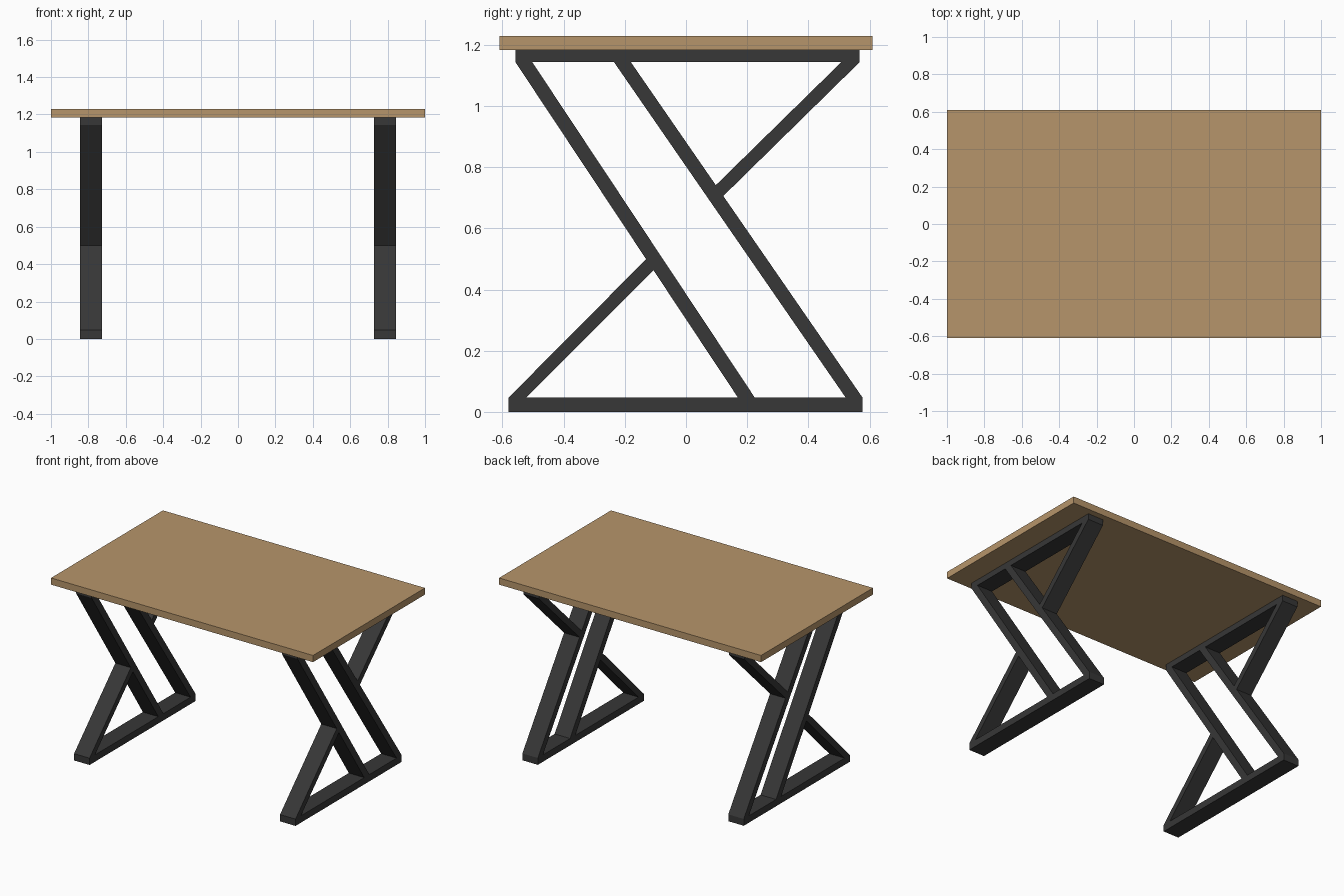
import bpy

if "Cube" in bpy.data.objects:
    bpy.data.objects.remove(bpy.data.objects["Cube"])


def material(name, rgb):
    m = bpy.data.materials.new(name)
    m.diffuse_color = (*rgb, 1)
    m.use_nodes = True
    m.node_tree.nodes["Principled BSDF"].inputs["Base Color"].default_value = m.diffuse_color
    return m


wood = material("warm wood", (0.47, 0.30, 0.145))
steel = material("dark steel", (0.038, 0.038, 0.038))


def prism(name, profile, x0, x1, mat):
    """Extrude a (y, z) quad from x0 to x1; profile runs counter-clockwise."""
    n = len(profile)
    verts = [(x, y, z) for x in (x0, x1) for y, z in profile]
    faces = [tuple(reversed(range(n))), tuple(range(n, 2 * n))]
    faces += [(i, (i + 1) % n, (i + 1) % n + n, i + n) for i in range(n)]
    me = bpy.data.meshes.new(name)
    me.from_pydata(verts, [], faces)
    me.materials.append(mat)
    ob = bpy.data.objects.new(name, me)
    bpy.context.collection.objects.link(ob)
    return ob


# Heights: floor bar top, upper bar bottom, tabletop underside, tabletop top
ZB, ZT, ZU, ZTOP = 0.047, 1.143, 1.183, 1.229

# Tabletop
prism("tabletop", [(-0.61, ZU), (0.61, ZU), (0.61, ZTOP), (-0.61, ZTOP)], -1, 1, wood)

# Side frame members as (y, z) outlines
members = {
    "floor_bar": [(-0.58, 0), (0.577, 0), (0.577, ZB), (-0.58, ZB)],
    "upper_bar": [(-0.557, ZT), (0.567, ZT), (0.567, ZU), (-0.557, ZU)],
    "front_diagonal": [(0.170, ZB), (0.225, ZB), (-0.502, ZT), (-0.557, ZT)],
    "rear_diagonal": [(0.522, ZB), (0.577, ZB), (-0.180, ZT), (-0.235, ZT)],
    "lower_brace": [(-0.58, ZB), (-0.522, ZB), (-0.106, 0.463), (-0.130, 0.500)],
    "upper_brace": [(0.122, 0.706), (0.567, ZT), (0.507, ZT), (0.097, 0.741)],
}

# Two identical frames, left and right
for side, cx in (("left", -0.786), ("right", 0.786)):
    for name, profile in members.items():
        prism(f"{side}_{name}", profile, cx - 0.059, cx + 0.059, steel)
